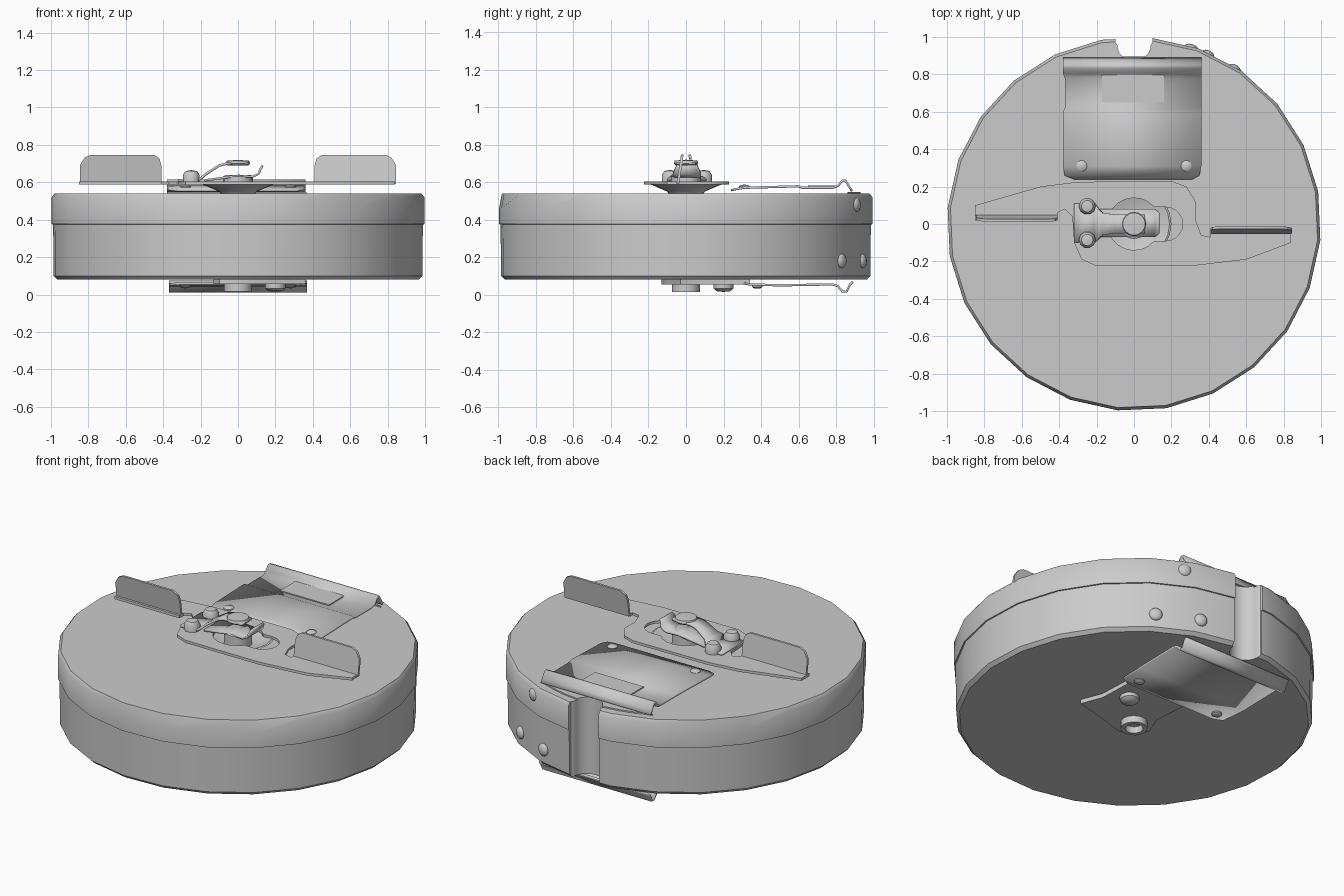
import bpy, bmesh
from math import sin, cos, pi, radians
from mathutils import Vector

cube = bpy.data.objects.get("Cube")
if cube:
    bpy.data.objects.remove(cube, do_unlink=True)

steel = bpy.data.materials.new("grey_steel")
steel.use_nodes = True
steel.diffuse_color = (0.6, 0.6, 0.6, 1)
steel.node_tree.nodes["Principled BSDF"].inputs["Base Color"].default_value = (0.6, 0.6, 0.6, 1)


def finish(name, bm, angle=40):
    bmesh.ops.recalc_face_normals(bm, faces=bm.faces)
    mesh = bpy.data.meshes.new(name)
    bm.to_mesh(mesh)
    bm.free()
    mesh.materials.append(steel)
    ob = bpy.data.objects.new(name, mesh)
    bpy.context.collection.objects.link(ob)
    activate(ob)
    bpy.ops.object.shade_smooth_by_angle(angle=radians(angle))
    return ob


def activate(ob):
    bpy.ops.object.select_all(action='DESELECT')
    ob.select_set(True)
    bpy.context.view_layer.objects.active = ob


def lathe(name, profile, centre=(0, 0), sides=16, phase=0, dents=()):
    """Revolve (radius, z) points; dents lower the rim row at given angles."""
    bm = bmesh.new()
    rings = []
    for r, z in profile:
        if r == 0:
            rings.append([bm.verts.new((*centre, z))] * sides)
            continue
        ring = []
        for i in range(sides):
            a = phase + 360 * i / sides
            drop = 0.06 if dents and z == 0.52 and round(a) in dents else 0
            ring.append(bm.verts.new((centre[0] + r * cos(radians(a)),
                                      centre[1] + r * sin(radians(a)), z - drop)))
        rings.append(ring)
    for lo, hi in zip(rings, rings[1:]):
        for i in range(sides):
            j = (i + 1) % sides
            bm.faces.new(dict.fromkeys((lo[i], lo[j], hi[j], hi[i])))
    return finish(name, bm)


def prism(name, points, depth):
    """Extrude a closed outline of 3D points along depth."""
    bm = bmesh.new()
    face = bm.faces.new([bm.verts.new(p) for p in points])
    out = bmesh.ops.extrude_face_region(bm, geom=[face])
    moved = [v for v in out["geom"] if isinstance(v, bmesh.types.BMVert)]
    bmesh.ops.translate(bm, verts=moved, vec=Vector(depth))
    return finish(name, bm)


def sheet(name, rows, axis, thickness=0.012):
    """Bent sheet metal: rows of (run, height, low side, high side)."""
    bm = bmesh.new()
    pairs = []
    for s, z, a, b in rows:
        ends = [(t, s, z) if axis == "y" else (s, t, z) for t in (a, b)]
        pairs.append([bm.verts.new(p) for p in ends])
    for p, q in zip(pairs, pairs[1:]):
        bm.faces.new((p[0], p[1], q[1], q[0]))
    ob = finish(name, bm)
    mod = ob.modifiers.new("thickness", 'SOLIDIFY')
    mod.thickness = thickness
    mod.offset = 0
    return ob


def cut(ob, cutter):
    mod = ob.modifiers.new("cut", 'BOOLEAN')
    mod.object = cutter
    mod.operation = 'DIFFERENCE'
    mod.solver = 'EXACT'
    activate(ob)
    bpy.ops.object.modifier_apply(modifier=mod.name)
    bpy.ops.object.shade_smooth_by_angle(angle=radians(40))


def arc(cx, cy, r, start, end, n, z):
    return [(cx + r * cos(radians(start + (end - start) * i / n)),
             cy + r * sin(radians(start + (end - start) * i / n)), z) for i in range(n + 1)]


def rivet(name, centre, z, r, h):
    d = 1 if h > 0 else -1
    return lathe(name, [(0, z), (r, z), (r, z + h * 0.6), (r * 0.7, z + h * 0.92), (0, z + h)],
                 centre, 10)


# Round can with a slightly wider lid and a dented rim
can = lathe("can_body", [(0, .08), (.97, .08), (.99, .1), (.992, .375), (1, .376),
                         (1, .52), (.985, .54), (0, .54)], sides=24, phase=-5,
            dents=(310, 265, 280, 130, 145))

# Leaf on the rim under the hinged cover
leaf = prism("hinge_leaf", [(-.38, .86, .538), (.36, .86, .538)] + arc(0, 0, .935, 67, 113, 8, .538),
             (0, 0, .01))

# U-shaped slot through the back
slot = prism("slot_cutter", [(.1, 1.2, -.1), (.1, .97, -.1)] + arc(0, .96, .09, 0, -180, 12, -.1)
             + [(-.1, .97, -.1), (-.1, 1.2, -.1)], (0, 0, 1))
cut(can, slot)
cut(leaf, slot)
bpy.data.objects.remove(slot, do_unlink=True)

# Hinged cover plates above and below, with a rolled ridge at the back
sheet("upper_cover", [(.24, .556, -.32, .31), (.26, .562, -.37, .35), (.31, .57, -.38, .36),
                      (.6, .578, -.38, .36), (.62, .57, -.37, .36), (.78, .57, -.37, .36),
                      (.81, .58, -.38, .36), (.835, .61, -.38, .36), (.85, .61, -.38, .36),
                      (.87, .575, -.38, .36), (.885, .552, -.38, .36)], "y")
sheet("lower_cover", [(.31, .06, -.31, .31), (.34, .055, -.36, .36), (.5, .05, -.37, .37),
                      (.78, .055, -.37, .37), (.81, .045, -.37, .37), (.835, .016, -.37, .37),
                      (.855, .016, -.37, .37), (.875, .055, -.37, .37), (.89, .07, -.37, .37)], "y")
prism("cover_pad", [(-.17, .65, .57), (.16, .65, .57), (.16, .8, .57), (-.17, .8, .57)], (0, 0, .012))
for side, x in (("right", -.28), ("left", .28)):
    rivet("upper_cover_rivet_" + side, (x, .31), .565, .03, .022)
    rivet("lower_cover_rivet_" + side, (x, .38), .055, .03, -.022)

# Flared cup and hub under the clip
lathe("clip_cup", [(0, .535), (.09, .535), (.1, .55), (.17, .58), (.2, .592), (.19, .596),
                   (.15, .582), (.08, .556), (0, .556)], sides=20)
lathe("clip_hub", [(0, .55), (.08, .55), (.08, .63), (.065, .64), (0, .64)])

# S-shaped clip plate with a keyhole opening
z = .588
plate = prism("clip_plate", [(x, y, z) for x, y in (
    (-.85, .02), (-.85, .1), (-.5, .2), (-.3, .225), (.2, .23), (.28, .2), (.33, .12), (.33, .02),
    (.36, -.06), (.41, -.07), (.41, -.05), (.84, -.05), (.84, -.1), (.6, -.19), (.3, -.225),
    (-.2, -.225), (-.28, -.19), (-.32, -.1), (-.33, .04), (-.37, .08), (-.41, .06), (-.41, .02))],
    (0, 0, .016))
hole = prism("keyhole_cutter", arc(0, 0, .14, 40, 320, 16, .5) + arc(.17, 0, .09, -90, 90, 10, .5),
             (0, 0, .3))
cut(plate, hole)
bpy.data.objects.remove(hole, do_unlink=True)

# Upright finger wings, turned half a circle from each other
wing = ((.41, 0), (.41, .1), (.42, .135), (.45, .155), (.79, .155), (.82, .14), (.845, .1), (.845, 0))
for name, s in (("left_wing", 1), ("right_wing", -1)):
    prism(name, [(s * x, s * (-.05 + .15 * h), .592 + h) for x, h in wing], (0, s * .014, 0))

# Clip spring, button, lifted tongue and two rivets
sheet("clip_spring", [(-.32, .61, -.1, .11), (-.21, .612, -.1, .11), (-.19, .628, -.08, .08),
                      (-.17, .645, -.06, .06), (-.1, .69, -.05, .05), (-.06, .7, -.05, .05),
                      (.06, .7, -.05, .05)], "x", .014)
lathe("clip_button", [(0, .69), (.055, .69), (.065, .7), (.06, .715), (0, .72)])
sheet("clip_tongue", [(-.18, .61, -.07, .08), (0, .635, -.07, .08), (.08, .63, -.07, .08),
                      (.11, .645, -.07, .08), (.12, .67, -.06, .07), (.132, .69, -.05, .06)], "x")
for side, y in (("front", -.085), ("back", .095)):
    rivet("clip_rivet_" + side, (-.25, y), .6, .045, .065)

# Bracket, hollow boss and stud on the underside
prism("lower_bracket", [(x, y, .055) for x, y in (
    (-.13, -.02), (-.1, -.1), (0, -.13), (.1, -.1), (.36, -.03), (.31, .1), (.3, .34), (-.1, .34),
    (-.08, .1))], (0, 0, .03))
lathe("lower_boss", [(0, .06), (.05, .055), (.05, .015), (.075, .015), (.075, .07)])
rivet("lower_stud", (.2, .2), .06, .055, -.045)

# Domed rivets on the side wall beside the slot
for i, (angle, z) in enumerate(((57, .18), (72, .18), (66.5, .48))):
    bm = bmesh.new()
    bmesh.ops.create_uvsphere(bm, u_segments=12, v_segments=8, radius=.038)
    ob = finish("side_rivet_%d" % (i + 1), bm)
    ob.scale = (.6, 1, 1)
    ob.rotation_euler.z = radians(angle)
    ob.location = (.988 * cos(radians(angle)), .988 * sin(radians(angle)), z)
